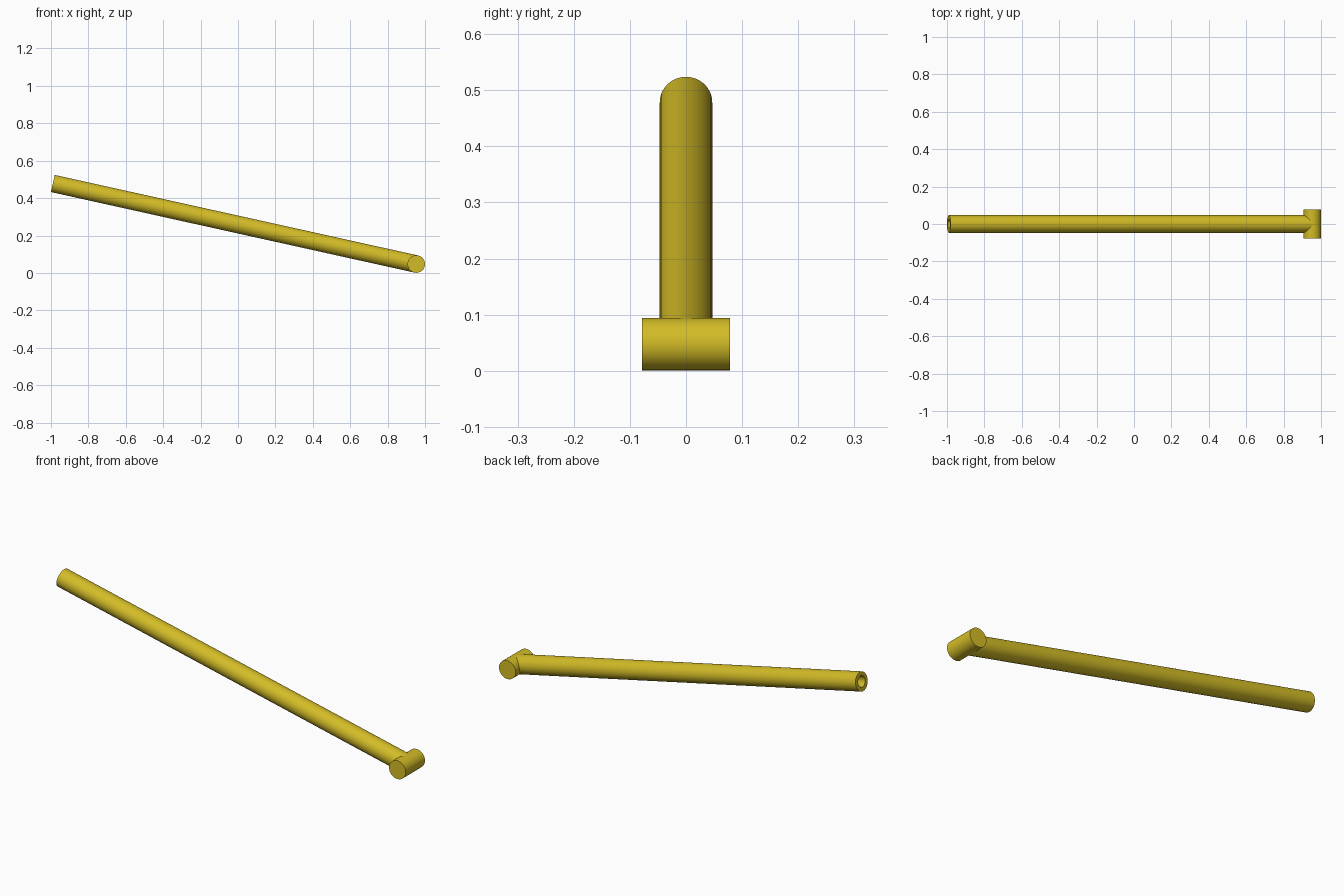
import bpy, bmesh, math
from mathutils import Vector

if "Cube" in bpy.data.objects:
    bpy.data.objects.remove(bpy.data.objects["Cube"])

SIDES = 64
R = 0.0468                                # outer radius of both cylinders
BORE = 0.027                              # radius of the hole in the tube
JOINT = Vector((0.953, 0, 0.0475))        # centre of the cross bar
TIP = Vector((-0.99, 0, 0.478))           # centre of the open tube end

mat = bpy.data.materials.new("yellow")
mat.diffuse_color = (0.65, 0.5, 0.02, 1)
mat.use_nodes = True
mat.node_tree.nodes["Principled BSDF"].inputs["Base Color"].default_value = mat.diffuse_color


def lathe(name, profile, origin, axis):
    """Revolve (radius, height) points around an axis; radius 0 is a pole."""
    bm = bmesh.new()
    verts = [bm.verts.new((r, 0, h)) for r, h in profile]
    edges = [bm.edges.new(p) for p in zip(verts, verts[1:])]
    bmesh.ops.spin(bm, geom=verts + edges, cent=(0, 0, 0), axis=(0, 0, 1),
                   angle=2 * math.pi, steps=SIDES, use_duplicate=False)
    bmesh.ops.remove_doubles(bm, verts=bm.verts, dist=1e-5)
    bmesh.ops.recalc_face_normals(bm, faces=bm.faces)
    mesh = bpy.data.meshes.new(name)
    bm.to_mesh(mesh)
    bm.free()
    obj = bpy.data.objects.new(name, mesh)
    obj.location = origin
    obj.rotation_euler = axis.to_track_quat('Z', 'Y').to_euler()
    bpy.context.collection.objects.link(obj)
    mesh.materials.append(mat)
    bpy.context.view_layer.objects.active = obj
    obj.select_set(True)
    bpy.ops.object.shade_smooth_by_angle(angle=math.radians(35))
    obj.select_set(False)
    return obj


# Sloping tube, hollow from its upper end down to the cross bar
slope = TIP - JOINT
length = slope.length
lathe("tube", [(0, 0), (R, 0), (R, length), (BORE, length),
               (BORE, 0.04), (0, 0.04)], JOINT, slope)

# Solid cross bar at the lower end
half = 0.078
lathe("cross_bar", [(0, -half), (R, -half), (R, half), (0, half)],
      JOINT, Vector((0, 1, 0)))
